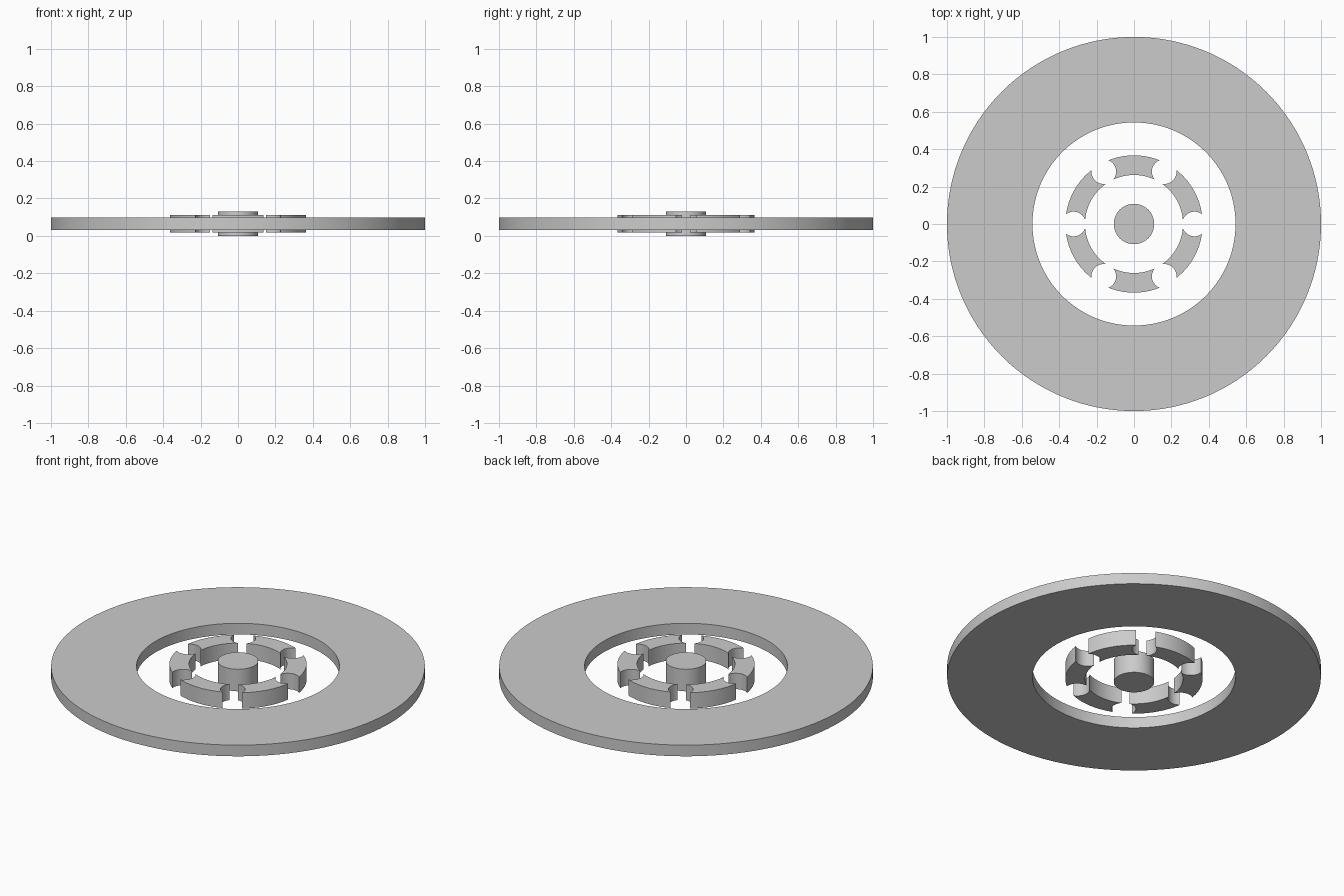
import bpy
import bmesh
from math import acos, atan2, cos, sin, pi, radians
from mathutils import Vector, Matrix

MID = 0.065        # height of the shared middle plane

if "Cube" in bpy.data.objects:
    bpy.data.objects.remove(bpy.data.objects["Cube"], do_unlink=True)

grey = bpy.data.materials.new("plain grey")
grey.use_nodes = True
colour = (0.6, 0.6, 0.6, 1)
grey.diffuse_color = colour
grey.node_tree.nodes["Principled BSDF"].inputs["Base Color"].default_value = colour


def arc(radius, start, end, steps, centre=(0, 0)):
    """Points along an arc, both ends included."""
    angles = [start + (end - start) * i / steps for i in range(steps + 1)]
    return [Vector((centre[0] + radius * cos(a), centre[1] + radius * sin(a), 0)) for a in angles]


def finish(name, bm):
    bmesh.ops.recalc_face_normals(bm, faces=bm.faces)
    mesh = bpy.data.meshes.new(name)
    bm.to_mesh(mesh)
    bm.free()
    mesh.materials.append(grey)
    obj = bpy.data.objects.new(name, mesh)
    bpy.context.collection.objects.link(obj)
    bpy.ops.object.select_all(action='DESELECT')
    obj.select_set(True)
    bpy.context.view_layer.objects.active = obj
    bpy.ops.object.shade_smooth_by_angle(angle=radians(30))
    return obj


def slab(name, faces, height):
    """Raise flat outlines into a solid centred on the middle plane."""
    bm = bmesh.new()
    for outline in faces:
        bm.faces.new([bm.verts.new(p + Vector((0, 0, MID - height / 2))) for p in outline])
    bmesh.ops.remove_doubles(bm, verts=bm.verts, dist=1e-5)
    base = bm.faces[:]
    top = bmesh.ops.extrude_face_region(bm, geom=base, use_keep_orig=True)["geom"]
    bmesh.ops.translate(bm, vec=(0, 0, height),
                        verts=[g for g in top if isinstance(g, bmesh.types.BMVert)])
    return finish(name, bm)


# Wide flat outer ring
outer = arc(1.0, 0, 2 * pi, 128)
inner = arc(0.543, 0, 2 * pi, 128)
quads = [(outer[i], outer[i + 1], inner[i + 1], inner[i]) for i in range(128)]
slab("outer_ring", quads, 0.066)

# Cage ring: six segments separated by round pockets
R_OUT, R_IN, POCKET, PITCH = 0.367, 0.262, 0.066, 0.323


def pocket_edge(radius):
    """Angle at which a pocket meets a circle of this radius, and the angle seen from the pocket."""
    a = acos((radius ** 2 + PITCH ** 2 - POCKET ** 2) / (2 * radius * PITCH))
    return a, atan2(radius * sin(a), radius * cos(a) - PITCH)


a_out, p_out = pocket_edge(R_OUT)
a_in, p_in = pocket_edge(R_IN)
sixth = pi / 3
first_pocket = arc(POCKET, p_in, p_out, 16, (PITCH, 0))
mirror = Matrix.Rotation(sixth, 3, 'Z') @ Matrix.Diagonal((1, -1, 1))
second_pocket = [mirror @ p for p in reversed(first_pocket)]
segment = (first_pocket + arc(R_OUT, a_out, sixth - a_out, 16)[1:-1]
           + second_pocket + arc(R_IN, sixth - a_in, a_in, 16)[1:-1])
slab("cage_ring", [[Matrix.Rotation(sixth * k, 3, 'Z') @ p for p in segment]
                   for k in range(6)], 0.094)

# Central shaft
slab("shaft", [arc(0.108, 0, 2 * pi, 64)[:-1]], 0.13)
